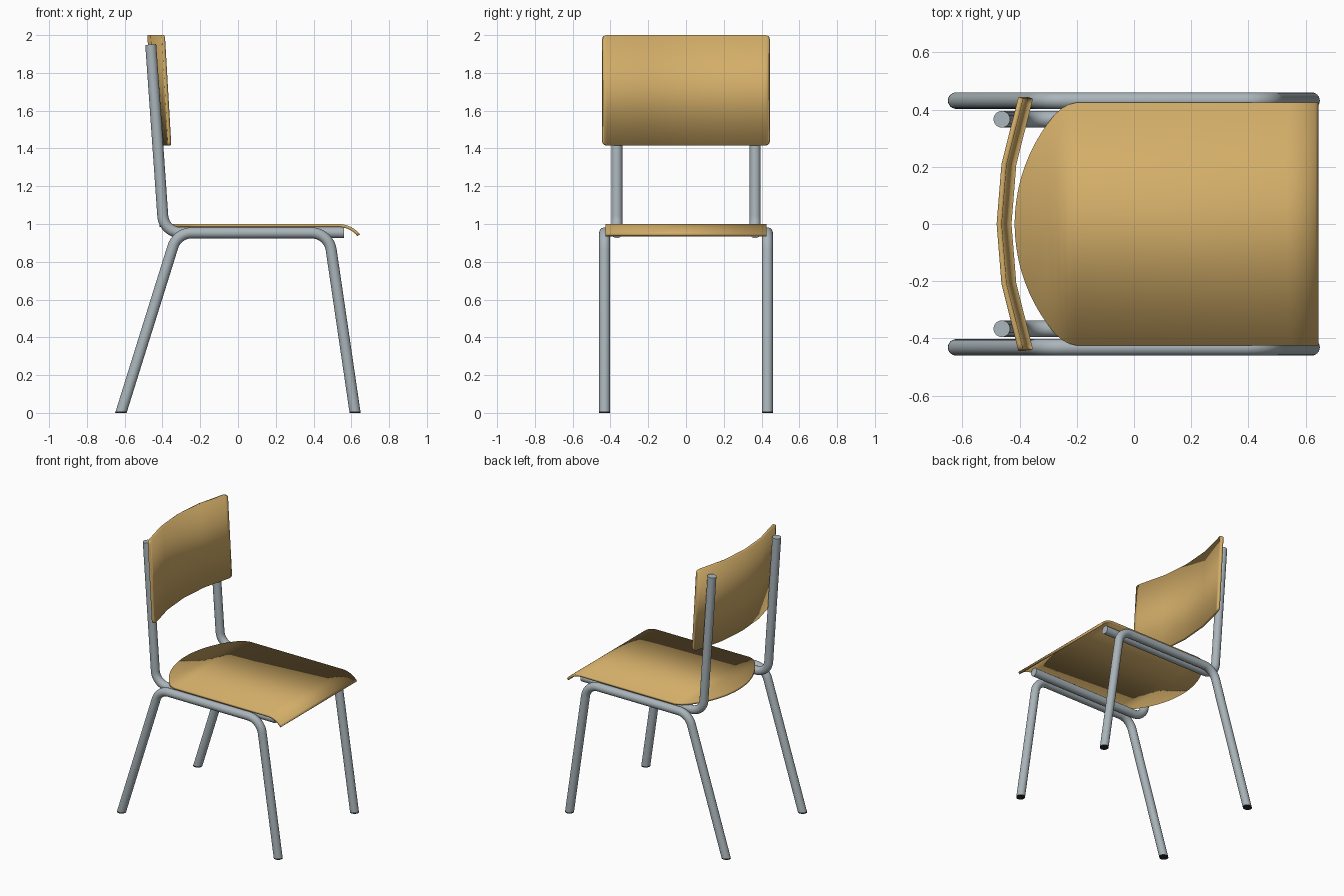
import bpy, bmesh, math
from mathutils import Vector

if "Cube" in bpy.data.objects:
    bpy.data.objects.remove(bpy.data.objects["Cube"])


def material(name, col):
    m = bpy.data.materials.new(name)
    m.diffuse_color = (*col, 1)
    m.use_nodes = True
    m.node_tree.nodes["Principled BSDF"].inputs["Base Color"].default_value = m.diffuse_color
    return m


WOOD = material("tan wood", (0.65, 0.42, 0.14))
STEEL = material("grey steel", (0.40, 0.46, 0.49))
RUBBER = material("dark rubber", (0.02, 0.02, 0.022))


def add_object(name, verts, faces, mat, thickness=0):
    me = bpy.data.meshes.new(name)
    me.from_pydata(verts, [], faces)
    me.materials.append(mat)
    ob = bpy.data.objects.new(name, me)
    bpy.context.collection.objects.link(ob)
    if thickness:
        s = ob.modifiers.new("thickness", 'SOLIDIFY')
        s.thickness, s.offset = thickness, -1
    else:
        bm = bmesh.new()
        bm.from_mesh(me)
        bmesh.ops.recalc_face_normals(bm, faces=bm.faces)
        bm.to_mesh(me)
        bm.free()
    bpy.ops.object.select_all(action='DESELECT')
    bpy.context.view_layer.objects.active = ob
    ob.select_set(True)
    bpy.ops.object.shade_smooth_by_angle(angle=math.radians(35))
    return ob


def fillet(pts, radius, steps=10):
    """Round the inner corners of an (x, z) path."""
    pts = [Vector(p) for p in pts]
    out = [pts[0]]
    for a, p, b in zip(pts, pts[1:], pts[2:]):
        u, v = (a - p).normalized(), (b - p).normalized()
        half = u.angle(v) / 2
        centre = p + (u + v).normalized() * radius / math.sin(half)
        t = radius / math.tan(half)
        r0, r1 = p + u * t - centre, p + v * t - centre
        for i in range(steps + 1):
            d = r0.lerp(r1, i / steps)
            # even angular spacing along the arc
            full = r0.angle(r1)
            f = i / steps
            d = (r0 * math.sin((1 - f) * full) + r1 * math.sin(f * full)) / math.sin(full)
            out.append(centre + d)
    return out + [pts[-1]]


def tube(name, path, y, r, mat, sides=24):
    """Sweep a circle along an (x, z) path; ends near the floor are cut level."""
    verts, n = [], len(path)
    for i, p in enumerate(path):
        t = (path[min(i + 1, n - 1)] - path[max(i - 1, 0)]).normalized()
        nrm = Vector((-t.y, t.x))
        for k in range(sides):
            a = 2 * math.pi * k / sides
            q = p + nrm * r * math.cos(a)
            if i in (0, n - 1) and p.y < 0.05:
                q += t * (p.y - q.y) / t.y
            verts.append((q.x, y + r * math.sin(a), q.y))
    faces = [(i * sides + k, i * sides + (k + 1) % sides,
              (i + 1) * sides + (k + 1) % sides, (i + 1) * sides + k)
             for i in range(n - 1) for k in range(sides)]
    faces += [tuple(range(sides)), tuple(range((n - 1) * sides, n * sides))]
    return add_object(name, verts, faces, mat)


def sheet(name, pairs, mat, thickness):
    """Strip of quads between pairs of edge points, thickened."""
    verts = [v for pair in pairs for v in pair]
    faces = [(2 * i, 2 * i + 1, 2 * i + 3, 2 * i + 2) for i in range(len(pairs) - 1)]
    return add_object(name, verts, faces, mat, thickness)


R = 0.029
BACK, FRONT = Vector((-0.62, 0)), Vector((0.62, 0))
BACK_TOP, FRONT_TOP = Vector((-0.322, 0.953)), Vector((0.48, 0.953))
for side, s in (("right", -1), ("left", 1)):
    # bent leg frame with thin dark feet
    lo = [b.lerp(t, 0.008 / 0.953) for b, t in ((BACK, BACK_TOP), (FRONT, FRONT_TOP))]
    tube(side + "_leg_frame", fillet([lo[0], BACK_TOP, FRONT_TOP, lo[1]], 0.105),
         s * 0.431, R, STEEL)
    tube(side + "_back_foot", [BACK, lo[0]], s * 0.431, R, RUBBER)
    tube(side + "_front_foot", [FRONT, lo[1]], s * 0.431, R, RUBBER)
    # bent tube carrying the seat and the backrest
    tube(side + "_back_support",
         fillet([(0.56, 0.954), (-0.392, 0.954), (-0.462, 1.95)], 0.095),
         s * 0.366, R, STEEL)

# seat: rounded at the back, rolled lip at the front; stations of (x, half width, z)
arc = [(0.176 - 0.593 * math.cos(a), 0.593 * math.sin(a), 1.0)
       for a in (math.radians(d) for d in (1, 4, 8, 12, 16, 20, 24, 28, 32, 36, 40))]
stations = arc + [(-0.253, 0.404, 1), (-0.23, 0.417, 1), (-0.2, 0.425, 1), (0.53, 0.425, 1)]
for i in range(1, 9):
    a = math.radians(54) * i / 8
    stations.append((0.53 + 0.142 * math.sin(a), 0.425, 1 - 0.132 * (1 - math.cos(a))))
sheet("seat", [((x, y, z), (x, -y, z)) for x, y, z in stations], WOOD, 0.016)

# backrest: curved, tilted panel with small rounded corners; (y, back x, corner inset)
half = [(0.0, -0.48, 0), (0.21, -0.463, 0), (0.422, -0.4095, 0),
        (0.434, -0.4065, 0.004), (0.441, -0.405, 0.011), (0.444, -0.404, 0.022)]
cols = [(-y, x, c) for y, x, c in reversed(half[1:])] + half


def back_point(y, x, z):
    return (x + 0.034 * (2 - z) / 0.585, y, z)


sheet("backrest", [(back_point(y, x, 1.415 + c), back_point(y, x, 2 - c))
                   for y, x, c in cols], WOOD, 0.018)
